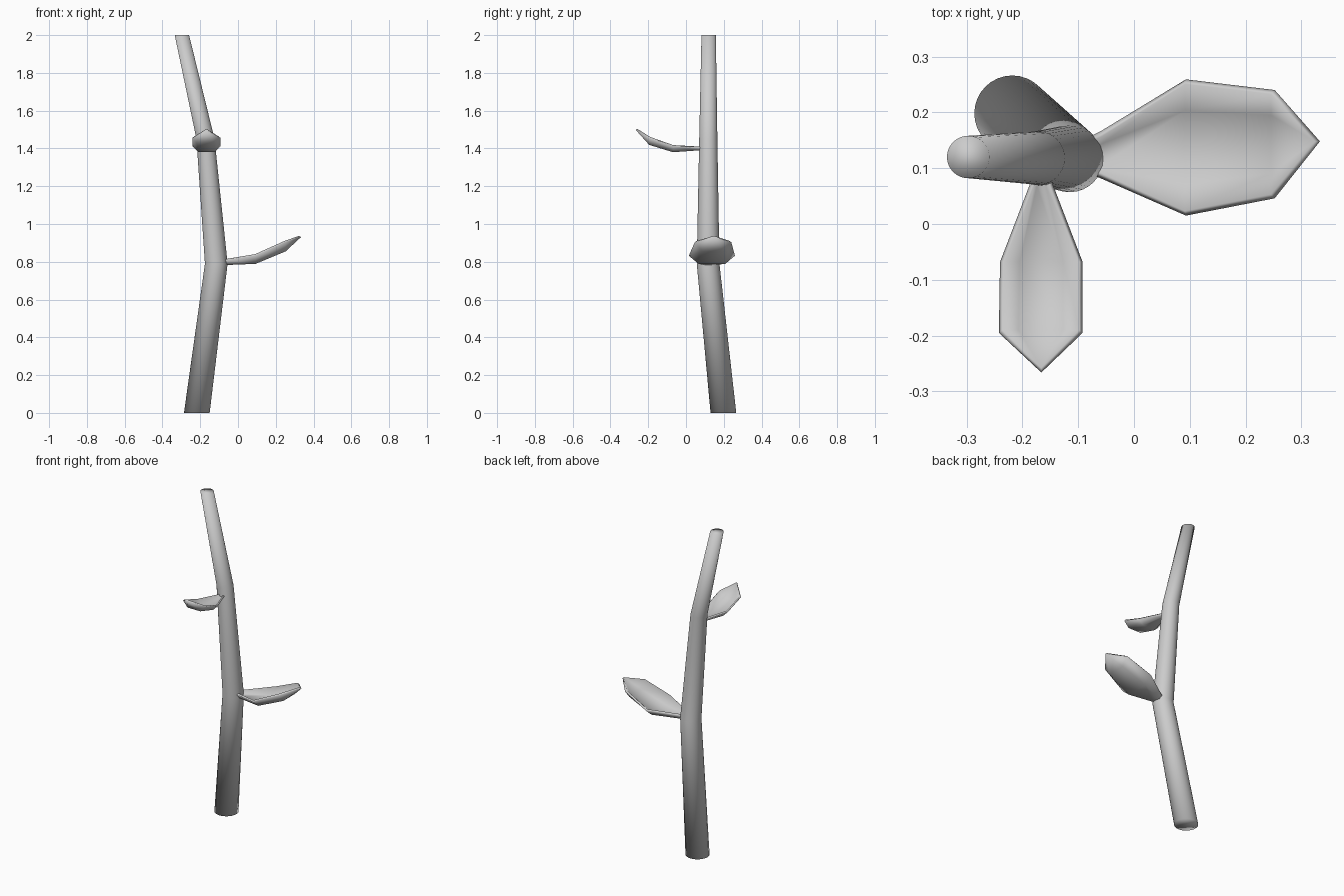
import bpy, bmesh, math

if "Cube" in bpy.data.objects:
    bpy.data.objects.remove(bpy.data.objects["Cube"])

SIDES = 32


def finish(bm, name):
    mesh = bpy.data.meshes.new(name)
    bm.to_mesh(mesh)
    bm.free()
    for p in mesh.polygons:
        p.use_smooth = True
    obj = bpy.data.objects.new(name, mesh)
    bpy.context.collection.objects.link(obj)
    return obj


def stem(name, rings):
    """Tapered bent tube through level rings of (x, y, z, radius), capped."""
    bm = bmesh.new()
    loops = []
    for x, y, z, r in rings:
        loops.append([bm.verts.new((x + r * math.cos(a), y + r * math.sin(a), z))
                      for a in (2 * math.pi * i / SIDES for i in range(SIDES))])
    for lo, hi in zip(loops, loops[1:]):
        for i in range(SIDES):
            j = (i + 1) % SIDES
            bm.faces.new((lo[i], lo[j], hi[j], hi[i]))
    bm.faces.new(loops[0][::-1])
    bm.faces.new(loops[-1])
    return finish(bm, name)


def leaf(name, place, stations, tip, thickness):
    """Cupped leaf: stations are (along, middle, half width, floor z, rim z)."""
    bm = bmesh.new()
    rows = []
    for u, mid, w, floor, rim in stations:
        row = [(-w, rim), (-0.58 * w, floor), (0.58 * w, floor), (w, rim)]
        rows.append([bm.verts.new(place(u, mid + v, z)) for v, z in row])
    for a, b in zip(rows, rows[1:]):
        for c in range(3):
            bm.faces.new((a[c], b[c], b[c + 1], a[c + 1]))
    end = bm.verts.new(place(*tip))
    last = rows[-1]
    for c in range(3):
        bm.faces.new((last[c], end, last[c + 1]))
    obj = finish(bm, name)
    mod = obj.modifiers.new("thickness", "SOLIDIFY")
    mod.thickness = thickness
    mod.offset = 1
    return obj


# Main stem
stem("stem", [(-0.218, 0.198, 0.0, 0.068),
              (-0.115, 0.117, 0.79, 0.060),
              (-0.172, 0.118, 1.45, 0.048),
              (-0.297, 0.120, 2.0, 0.038)])

# Large lower leaf, pointing right
leaf("lower_leaf", lambda u, v, z: (u, v, z),
     [(-0.10, 0.122, 0.024, 0.785, 0.802),
      (-0.06, 0.124, 0.042, 0.783, 0.808),
      (0.093, 0.137, 0.122, 0.789, 0.832),
      (0.252, 0.143, 0.097, 0.855, 0.903)],
     (0.333, 0.148, 0.930), 0.012)

# Small upper leaf, pointing forward
leaf("upper_leaf", lambda u, v, z: (v, -u, z),
     [(-0.11, -0.166, 0.016, 1.392, 1.400),
      (-0.07, -0.166, 0.021, 1.390, 1.404),
      (0.068, -0.166, 0.074, 1.380, 1.411),
      (0.195, -0.167, 0.075, 1.419, 1.455)],
     (0.266, -0.166, 1.498), 0.010)
